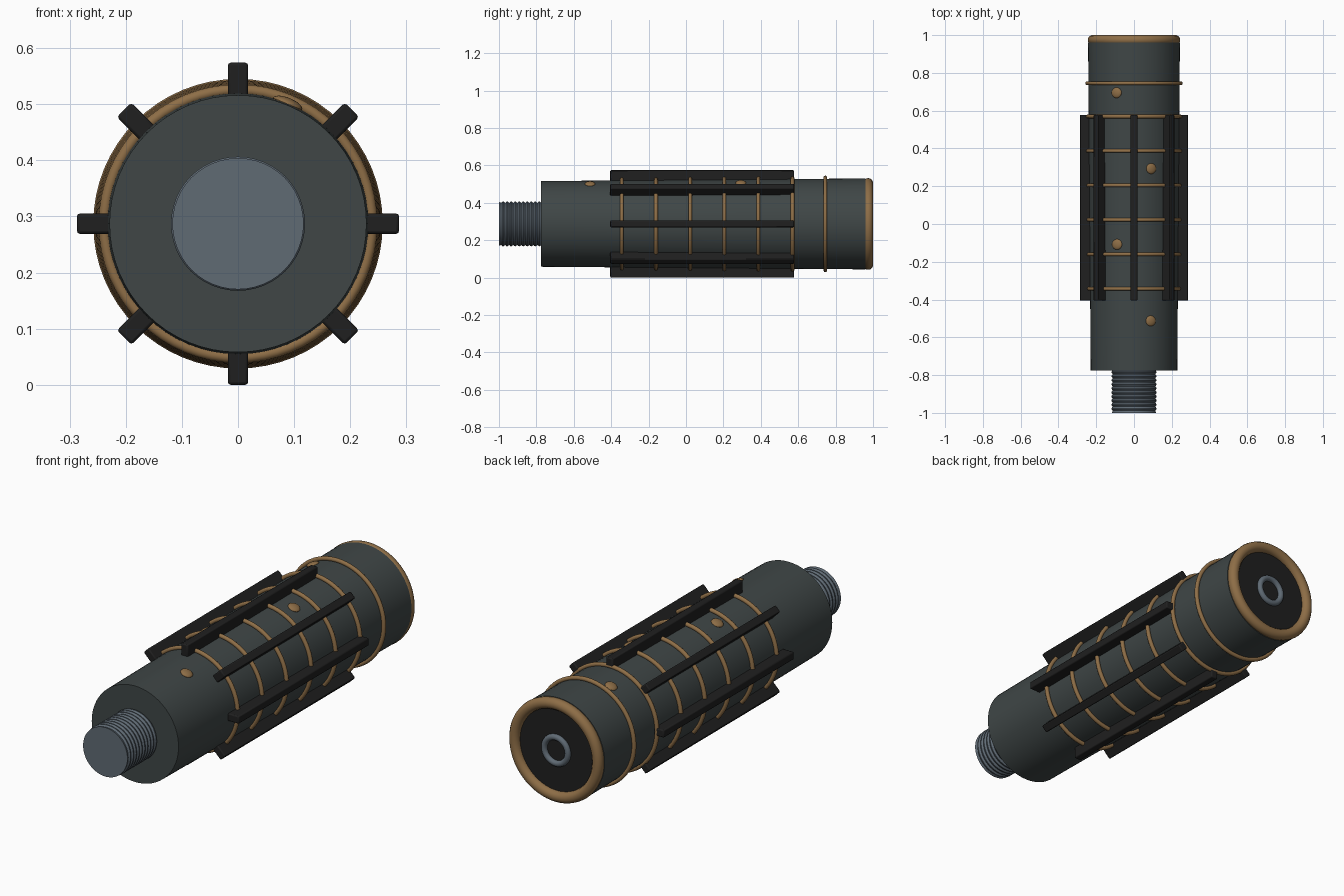
import bpy, math
from mathutils import Matrix, Vector

if "Cube" in bpy.data.objects:
    bpy.data.objects.remove(bpy.data.objects["Cube"])

CZ = 0.287  # height of the long axis


def mat(name, c):
    m = bpy.data.materials.new(name)
    m.diffuse_color = (*c, 1)
    m.use_nodes = True
    m.node_tree.nodes["Principled BSDF"].inputs["Base Color"].default_value = m.diffuse_color
    return m


BODY = mat("dark green grey", (0.050, 0.062, 0.062))
BRASS = mat("aged brass", (0.27, 0.155, 0.062))
BLACK = mat("black rubber", (0.014, 0.014, 0.014))
STEEL = mat("blue grey steel", (0.115, 0.145, 0.175))


def finish(ob, name, m, smooth=True):
    ob.name = name
    ob.data.materials.append(m)
    if smooth:
        bpy.ops.object.select_all(action='DESELECT')
        ob.select_set(True)
        bpy.context.view_layer.objects.active = ob
        bpy.ops.object.shade_smooth_by_angle(angle=math.radians(35))
    return ob


def lathe(name, profile, m, n=64):
    """Revolve (radius, y) points about the long axis, with capped ends."""
    verts, faces = [], []
    for r, y in profile:
        for i in range(n):
            a = 2 * math.pi * i / n
            verts.append((r * math.sin(a), y, CZ + r * math.cos(a)))
    for k in range(len(profile) - 1):
        for i in range(n):
            j = (i + 1) % n
            faces.append((k * n + i, k * n + j, (k + 1) * n + j, (k + 1) * n + i))
    last = (len(profile) - 1) * n
    faces.append(tuple(reversed(range(n))))
    faces.append(tuple(range(last, last + n)))
    me = bpy.data.meshes.new(name)
    me.from_pydata(verts, [], faces)
    me.validate()
    ob = bpy.data.objects.new(name, me)
    bpy.context.collection.objects.link(ob)
    return finish(ob, name, m)


def ring(name, y, major, minor, m):
    bpy.ops.mesh.primitive_torus_add(location=(0, y, CZ), rotation=(math.pi / 2, 0, 0),
                                     major_radius=major, minor_radius=minor,
                                     major_segments=64, minor_segments=14)
    return finish(bpy.context.object, name, m)


def body_radius(y):
    return 0.229 + 0.014 * (y + 0.775) / 1.735


# tapered main body
lathe("main_body", [(body_radius(-0.775), -0.775), (body_radius(0.96), 0.96)], BODY)

# threaded stud
thread = [(0.117, -1.0)]
for i in range(10):
    y = -0.988 + i * 0.0215
    thread += [(0.113, y), (0.1195, y + 0.008), (0.1195, y + 0.0125), (0.113, y + 0.0205)]
thread.append((0.113, -0.76))
lathe("threaded_stud", thread, STEEL, 48)

# thin brass bands
for i in range(6):
    y = -0.343 + i * 0.1825
    ring(f"grip_band_{i + 1}", y, body_radius(y) + 0.006, 0.010, BRASS)
ring("collar_band", 0.745, 0.248, 0.010, BRASS)

# rear end: brass rim, dark plate, steel ring
ring("rear_rim", 0.974, 0.219, 0.026, BRASS)
lathe("rear_plate", [(0.21, 0.95), (0.21, 0.974)], BLACK)
ring("rear_steel_ring", 0.978, 0.062, 0.014, STEEL)

# eight grip rails
for i in range(8):
    bpy.ops.mesh.primitive_cube_add(size=1)
    ob = bpy.context.object
    ob.data.transform(Matrix.Translation((0, 0.0865, 0.2535)) @
                      Matrix.Diagonal((0.036, 0.983, 0.067, 1)))
    ob.matrix_world = (Matrix.Translation((0, 0, CZ)) @
                       Matrix.Rotation(i * math.pi / 4, 4, 'Y'))
    b = ob.modifiers.new("soft edges", 'BEVEL')
    b.width, b.segments = 0.005, 2
    finish(ob, f"grip_rail_{i + 1}", BLACK)

# domed rivets between the top rails
for i, y in enumerate((-0.513, -0.108, 0.293, 0.695)):
    a = math.radians(22.5 if i % 2 == 0 else -22.5)
    bpy.ops.mesh.primitive_uv_sphere_add(segments=24, ring_count=12, radius=1)
    ob = bpy.context.object
    ob.data.transform(Matrix.Translation((0, y, body_radius(y))) @
                      Matrix.Diagonal((0.028, 0.028, 0.011, 1)))
    ob.matrix_world = Matrix.Translation((0, 0, CZ)) @ Matrix.Rotation(a, 4, 'Y')
    finish(ob, f"rivet_{i + 1}", BRASS)
